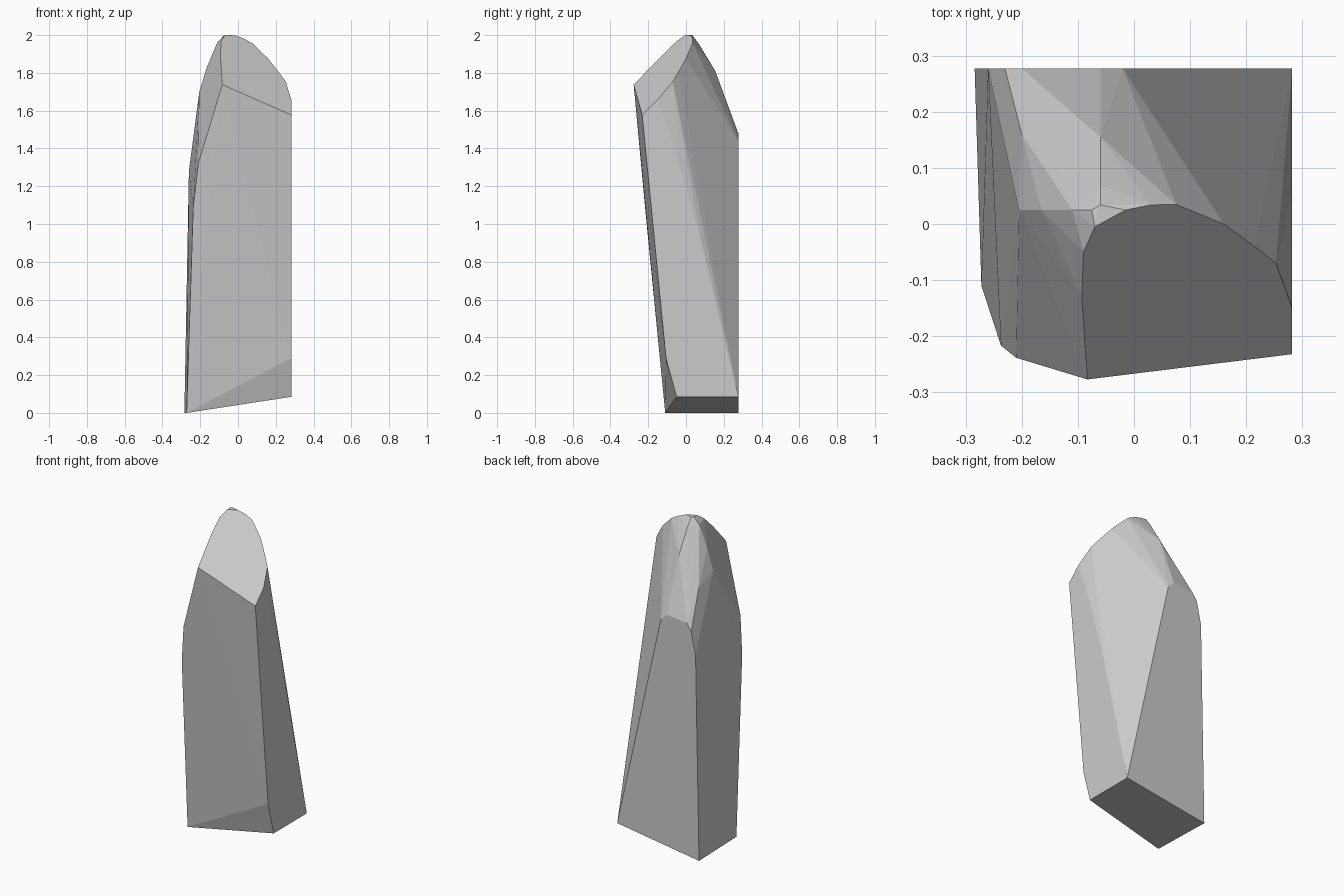
import bpy, bmesh, math

if "Cube" in bpy.data.objects:
    bpy.data.objects.remove(bpy.data.objects["Cube"])

W = 0.282   # half width
D = 0.277   # half depth


def front(x, z):
    """Point on the leaning front face."""
    return (x, -0.11 - 0.1 * z + 0.06 * (x + 0.27), z)


def cut(x, y):
    """Point on the slanted facet at the top."""
    return (x, y, 1.9655 - 0.5635 * x + 0.99 * y)


# sloping base
pts = [(-0.284, D, 0), (-0.272, -0.11, 0), (W, D, 0.085), (W, -0.05, 0.085)]

# front face outline
pts += [front(x, z) for x, z in ((W, 0.29), (-0.25, 0.72), (-0.237, 1.09), (-0.21, 1.32))]

# slanted facet outline
pts += [cut(x, y) for x, y in (
    (-0.083, -D), (W, -0.232), (W, -0.15), (0.253, -0.07), (0.215, -0.04),
    (0.16, 0.0), (0.075, 0.035), (0.03, 0.034), (-0.015, 0.025),
    (-0.07, -0.005), (-0.09, -0.05), (-0.093, -0.13))]

# left shoulder ridge up to the tip
pts += [(x, 0.025, z) for x, z in ((-0.205, 1.7), (-0.165, 1.83), (-0.11, 1.96), (-0.075, 1.998))]

# back ridge running down from the tip
pts += [(-0.06, y, z) for y, z in ((0.034, 2.0), (0.07, 1.95), (0.155, 1.81))]
pts.append((-0.2, 0.16, 1.64))

# upper outline of the flat back
pts += [(x, D, z) for x, z in ((-0.26, 1.28), (-0.23, 1.42), (-0.2, 1.465), (-0.06, 1.48), (-0.02, 1.44))]

# rear edge of the flat right side
pts += [(W, y, z) for y, z in ((0.073, 0.94), (-0.04, 1.33))]

# wrap the corners into one faceted stone
bm = bmesh.new()
for p in pts:
    bm.verts.new(p)
res = bmesh.ops.convex_hull(bm, input=bm.verts[:])
loose = [v for v in bm.verts if not v.link_faces]
bmesh.ops.delete(bm, geom=loose, context='VERTS')
bmesh.ops.dissolve_limit(bm, angle_limit=math.radians(0.8), verts=bm.verts[:], edges=bm.edges[:])
bmesh.ops.recalc_face_normals(bm, faces=bm.faces[:])

mesh = bpy.data.meshes.new("standing_stone")
bm.to_mesh(mesh)
bm.free()
stone = bpy.data.objects.new("standing_stone", mesh)
bpy.context.collection.objects.link(stone)

mat = bpy.data.materials.new("stone_grey")
mat.diffuse_color = (0.6, 0.6, 0.6, 1)
mat.use_nodes = True
mat.node_tree.nodes["Principled BSDF"].inputs["Base Color"].default_value = mat.diffuse_color
mesh.materials.append(mat)
